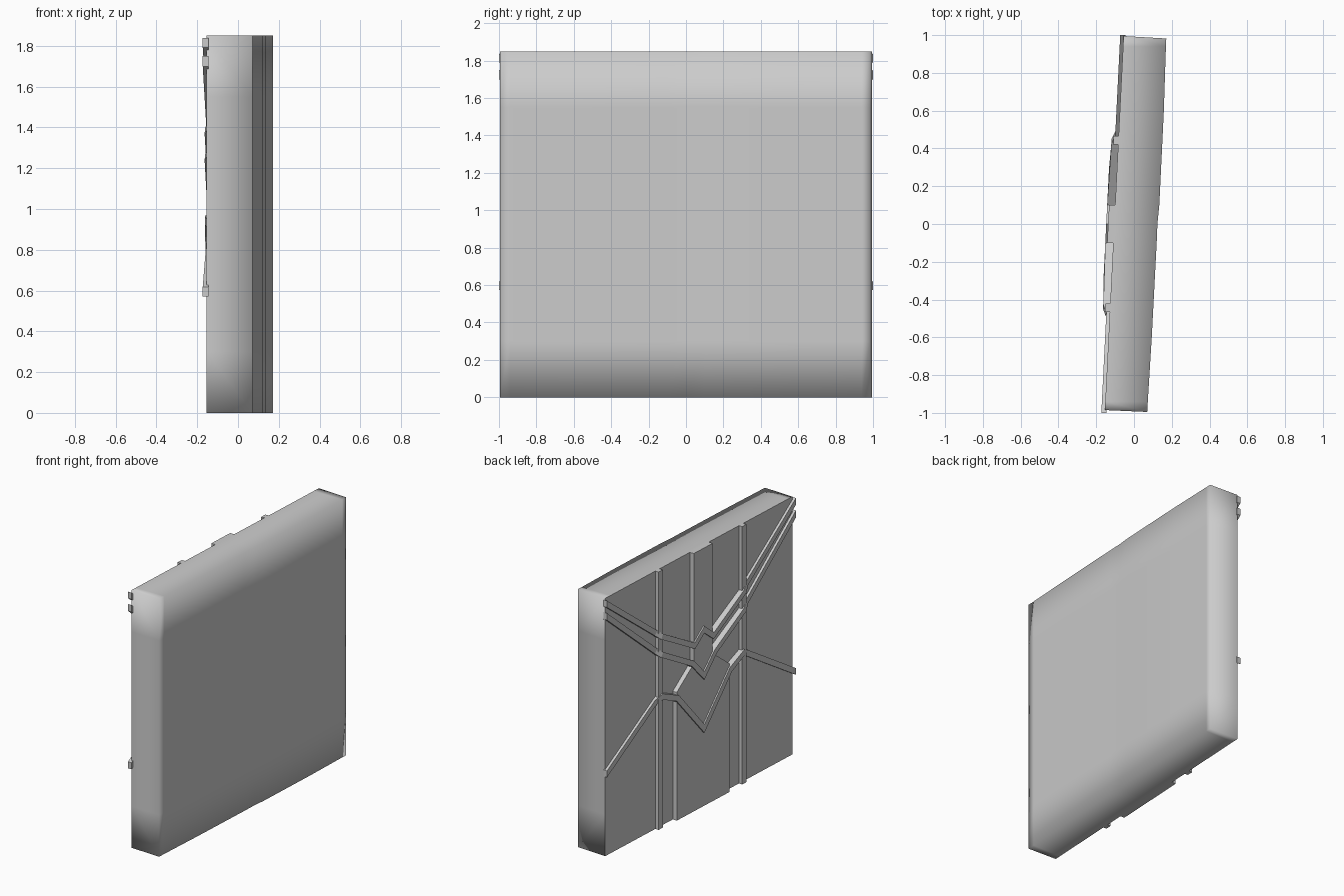
import bpy, bmesh
from mathutils import Vector

if "Cube" in bpy.data.objects:
    bpy.data.objects.remove(bpy.data.objects["Cube"])

H = 1.85


def back(y, z, d):
    """Point on the skewed rear plane, lifted outward by d."""
    return (-0.105 + 0.05 * y - d, y, z)


def finish(bm, name):
    bmesh.ops.recalc_face_normals(bm, faces=bm.faces)
    me = bpy.data.meshes.new(name)
    bm.to_mesh(me)
    bm.free()
    ob = bpy.data.objects.new(name, me)
    bpy.context.collection.objects.link(ob)
    return ob


# Curved wall slab: soft-shaded front, ends and top, flat rear
def make_slab():
    bm = bmesh.new()
    front = [(0.07, -0.995), (0.073, -0.94), (0.094, -0.6), (0.12, -0.1), (0.124, 0.0),
             (0.134, 0.1), (0.158, 0.6), (0.169, 0.94), (0.171, 0.982)]
    rear_y = [-0.985, -0.94, -0.6, -0.1, 0, 0.1, 0.6, 0.94, 0.995]
    zs = [0, 0.3, 0.93, 1.55, H]
    F = [[bm.verts.new((x, y, z)) for x, y in front] for z in zs]
    B = [[bm.verts.new(back(y, z, 0)) for y in rear_y] for z in zs]
    n, m = len(front), len(zs)
    flat = []
    for j in range(m - 1):
        for i in range(n - 1):
            bm.faces.new((F[j][i], F[j][i + 1], F[j + 1][i + 1], F[j + 1][i]))
            flat.append(bm.faces.new((B[j][i], B[j + 1][i], B[j + 1][i + 1], B[j][i + 1])))
        for i in (0, n - 1):
            bm.faces.new((F[j][i], F[j + 1][i], B[j + 1][i], B[j][i]))
    for j in (0, m - 1):
        for i in range(n - 1):
            bm.faces.new((F[j][i], F[j][i + 1], B[j][i + 1], B[j][i]))
    for f in bm.faces:
        f.smooth = True
    for f in flat:
        f.smooth = False
        for e in f.edges:
            if any(g not in flat for g in e.link_faces):
                e.smooth = False
    finish(bm, "wall_slab")


# Flat raised plate from a (y, z) outline
def make_plate(name, outline, depth):
    bm = bmesh.new()
    inner = [bm.verts.new(back(y, z, -0.01)) for y, z in outline]
    outer = [bm.verts.new(back(y, z, depth)) for y, z in outline]
    bm.faces.new(inner)
    bm.faces.new(outer)
    for i in range(len(outline)):
        k = (i + 1) % len(outline)
        bm.faces.new((inner[i], inner[k], outer[k], outer[i]))
    return finish(bm, name)


# Mitred strip following mirrored (y, z, depth) points across the rear
def make_band(name, half, hw):
    pts = [(-y, z, d) for y, z, d in half] + [p for p in reversed(half) if p[0] > 0]
    bm = bmesh.new()
    rings = []
    P = [Vector((p[0], p[1])) for p in pts]
    for i, (y, z, d) in enumerate(pts):
        a = (P[i] - P[i - 1]).normalized() if i else (P[1] - P[0]).normalized()
        b = (P[i + 1] - P[i]).normalized() if i < len(P) - 1 else a
        na, nb = Vector((-a.y, a.x)), Vector((-b.y, b.x))
        if i in (0, len(P) - 1):
            off = Vector((0, hw / abs(na.y)))       # vertical cut at the wall ends
        else:
            off = (na + nb).normalized()
            off *= hw / max(off.dot(na), 0.5)
        rings.append([bm.verts.new(back(y + s * off.x, z + s * off.y, e))
                      for s, e in ((1, -0.01), (1, d), (-1, d), (-1, -0.01))])
    for r, q in zip(rings, rings[1:]):
        for k in range(4):
            bm.faces.new((r[k], r[(k + 1) % 4], q[(k + 1) % 4], q[k]))
    bm.faces.new(rings[0])
    bm.faces.new(rings[-1])
    return finish(bm, name)


make_slab()

# Raised central panel, wide below and narrow above
right = [(0.28, 0), (0.28, 0.92), (0.10, 1.06), (0.10, H)]
make_plate("center_panel", right + [(-y, z) for y, z in reversed(right)], 0.032)

# Vertical ribs
for side, s in (("left", 1), ("right", -1)):
    make_plate(side + "_rib", [(s * 0.42, 0), (s * 0.465, 0), (s * 0.465, H), (s * 0.42, H)], 0.026)

# Zigzag bands crossing ribs and panel
lo, hi = 0.018, 0.036
make_band("upper_band", [(1, 1.815, lo), (0.48, 1.415, lo), (0.44, 1.38, hi),
                         (0.1, 1.19, 0.042), (0, 1.27, 0.042)], 0.019)
make_band("middle_band", [(1, 1.725, lo), (0.48, 1.285, lo), (0.44, 1.25, hi),
                          (0.12, 1.07, 0.042), (0, 0.94, 0.042)], 0.019)
make_band("lower_band", [(1, 0.595, lo), (0.48, 0.92, lo), (0.43, 0.945, hi),
                         (0.28, 0.88, 0.042), (0, 0.56, 0.042)], 0.02)
